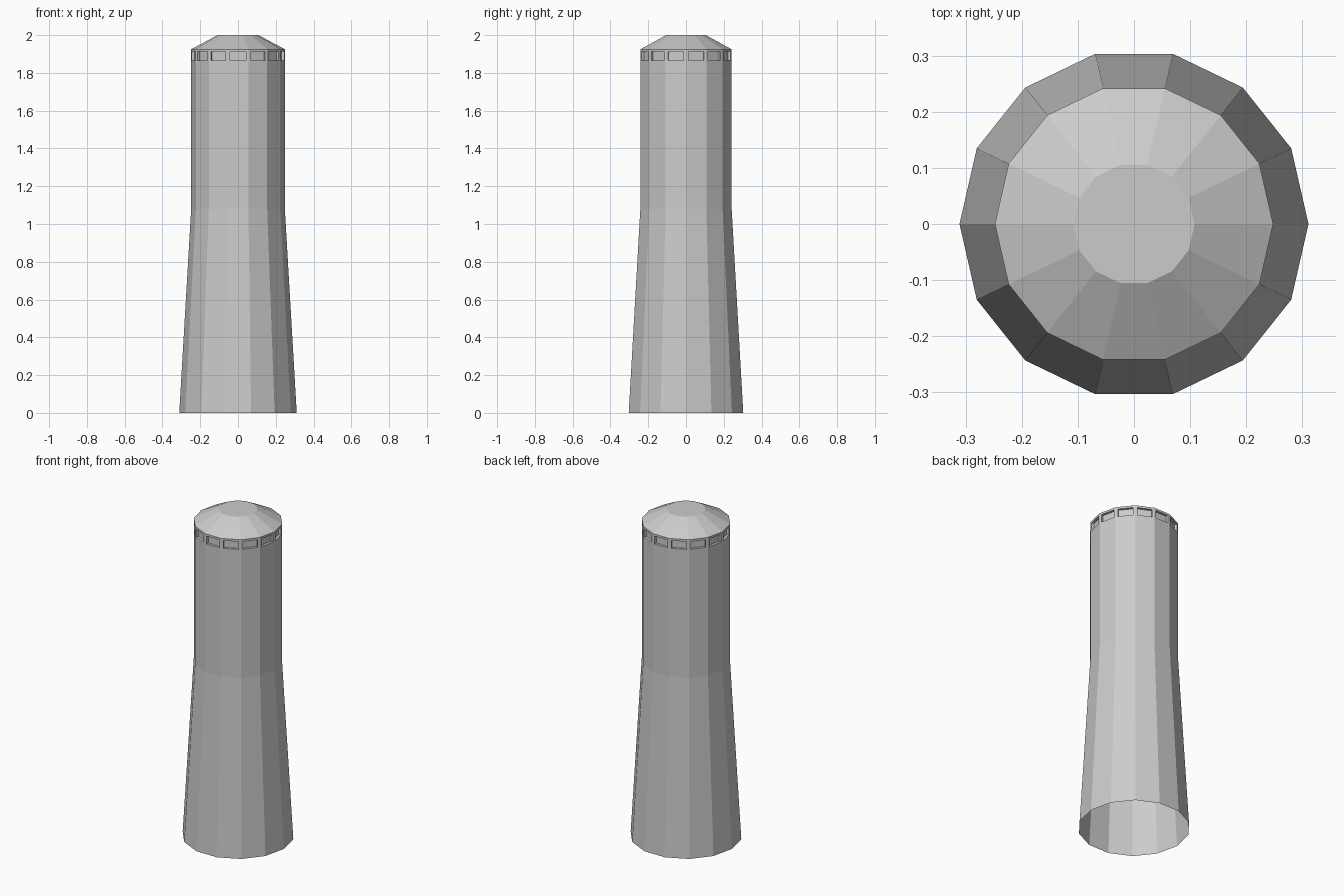
import bpy
import bmesh
from math import cos, sin, tau

cube = bpy.data.objects.get("Cube")
if cube:
    bpy.data.objects.remove(cube)

SIDES = 14

grey = bpy.data.materials.new("light grey")
grey.use_nodes = True
colour = (0.6, 0.6, 0.6, 1)
grey.diffuse_color = colour
grey.node_tree.nodes["Principled BSDF"].inputs["Base Color"].default_value = colour


def add_ring(bm, radius, z):
    return [bm.verts.new((radius * cos(tau * i / SIDES), radius * sin(tau * i / SIDES), z))
            for i in range(SIDES)]


def bridge(bm, low, high):
    return [bm.faces.new((low[i], low[(i + 1) % SIDES], high[(i + 1) % SIDES], high[i]))
            for i in range(SIDES)]


def finish(bm, name):
    mesh = bpy.data.meshes.new(name)
    bm.to_mesh(mesh)
    bm.free()
    mesh.materials.append(grey)
    obj = bpy.data.objects.new(name, mesh)
    bpy.context.collection.objects.link(obj)


# Tower wall: flared base, straight shaft, window band; open underneath
bm = bmesh.new()
rings = [add_ring(bm, r, z) for r, z in
         ((0.311, 0), (0.248, 1.08), (0.248, 1.852), (0.248, 1.925))]
for low, high in zip(rings, rings[1:]):
    band = bridge(bm, low, high)

# Recessed window in every face of the top band
bm.normal_update()
bmesh.ops.inset_individual(bm, faces=band, thickness=0.018)
bmesh.ops.inset_individual(bm, faces=band, thickness=0.0, depth=-0.015)
finish(bm, "tower_wall")

# Shallow roof with a flat top
bm = bmesh.new()
eave = add_ring(bm, 0.248, 1.925)
crown = add_ring(bm, 0.108, 2.0)
bridge(bm, eave, crown)
bm.faces.new(crown)
finish(bm, "roof")
